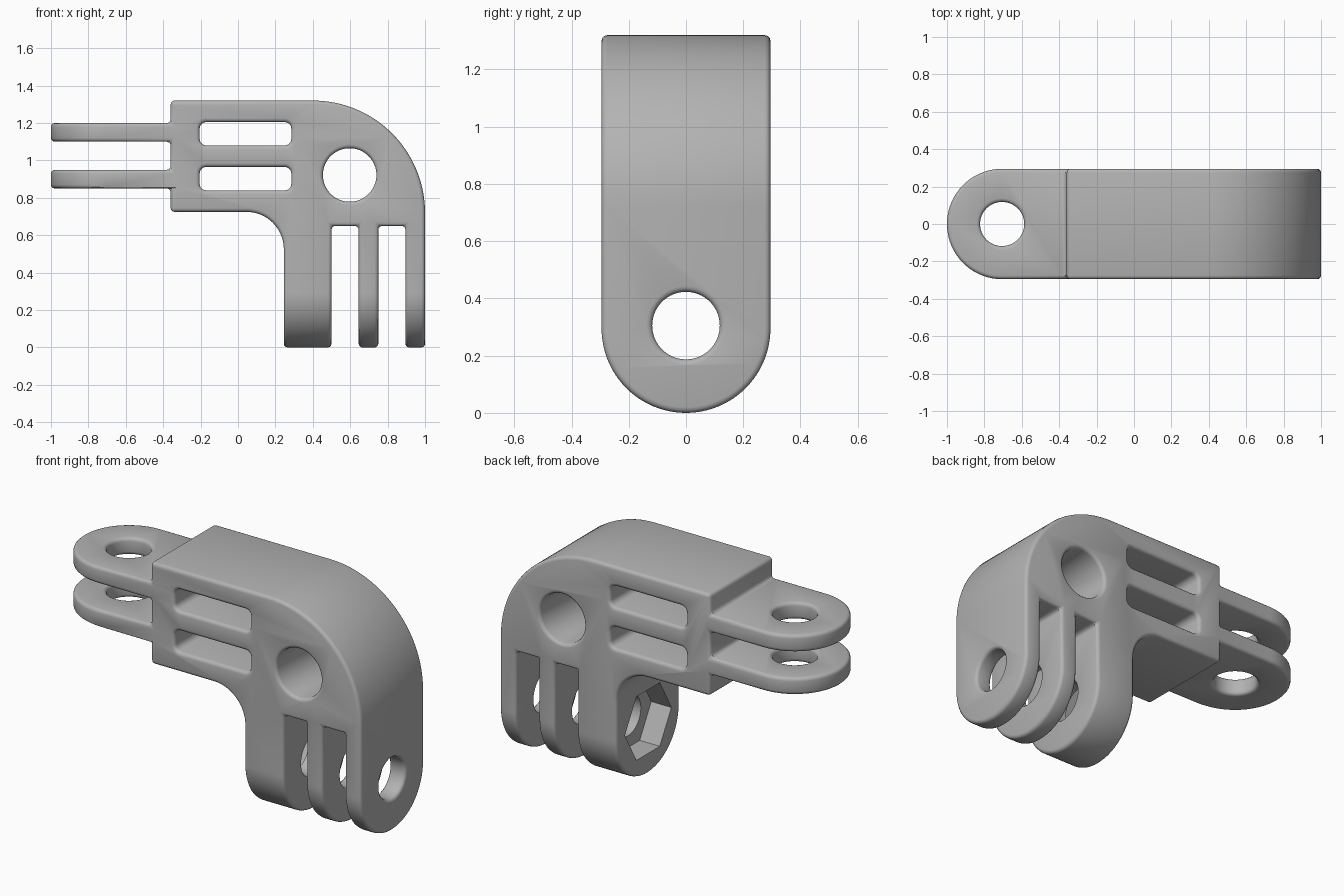
import bpy, bmesh
from math import cos, sin, pi, radians
from mathutils import Vector

if "Cube" in bpy.data.objects:
    bpy.data.objects.remove(bpy.data.objects["Cube"], do_unlink=True)

HALF = 0.295      # half depth of the whole part
TAB_X = -0.705    # centre of the tab holes
PRONG_Z = 0.295   # centre of the rounded prong ends
PIN_Z = 0.305     # centre of the prong holes
PIN_R = 0.118


def arc(cx, cy, r, start, end, steps=24):
    angles = [radians(start + (end - start) * i / steps) for i in range(steps + 1)]
    return [(cx + r * cos(a), cy + r * sin(a)) for a in angles]


def circle(cx, cy, r, steps=64):
    return arc(cx, cy, r, 0, 360, steps)[:-1]


def rounded_slot(x0, x1, z0, z1, r=0.035):
    corners = [(x1 - r, z1 - r, 0), (x0 + r, z1 - r, 90),
               (x0 + r, z0 + r, 180), (x1 - r, z0 + r, 270)]
    return [p for cx, cz, a in corners for p in arc(cx, cz, r, a, a + 90, 5)]


def prism(name, outline, axis, low, high):
    """Extrude a 2D outline along the named axis."""
    place = {"x": lambda u, v, w: (w, u, v),
             "y": lambda u, v, w: (u, w, v),
             "z": lambda u, v, w: (u, v, w)}[axis]
    bm = bmesh.new()
    face = bm.faces.new([bm.verts.new(place(u, v, low)) for u, v in outline])
    grown = bmesh.ops.extrude_face_region(bm, geom=[face], use_keep_orig=True)
    tops = [g for g in grown["geom"] if isinstance(g, bmesh.types.BMVert)]
    bmesh.ops.translate(bm, verts=tops, vec=Vector(place(0, 0, high - low)))
    bmesh.ops.recalc_face_normals(bm, faces=bm.faces)
    mesh = bpy.data.meshes.new(name)
    bm.to_mesh(mesh)
    bm.free()
    obj = bpy.data.objects.new(name, mesh)
    bpy.context.collection.objects.link(obj)
    return obj


def apply(obj, modifier):
    bpy.context.view_layer.objects.active = obj
    bpy.ops.object.modifier_apply(modifier=modifier.name)


def combine(obj, cutter, operation="DIFFERENCE"):
    cutter.hide_render = True
    mod = obj.modifiers.new("cut", "BOOLEAN")
    mod.operation, mod.solver, mod.object = operation, "EXACT", cutter
    apply(obj, mod)
    bpy.data.objects.remove(cutter, do_unlink=True)


# Side outline: elbow body, two tabs on one end and three prongs below
outline = [(-0.36, 0.725)] + arc(0.045, 0.525, 0.2, 90, 0, 16) + [(0.245, -0.1)]
for left, right in [(0.5, 0.645), (0.75, 0.895)]:
    outline += [(left, -0.1), (left, 0.65), (right, 0.65), (right, -0.1)]
outline += [(1.0, -0.1)] + arc(0.4, 0.72, 0.6, 0, 90, 32) + [(-0.36, 1.32)]
for top, bottom in [(1.2, 1.1), (0.95, 0.85)]:
    outline += [(-0.36, top), (-1.1, top), (-1.1, bottom), (-0.36, bottom)]
bracket = prism("elbow_bracket", outline, "y", -0.5, 0.5)

# Rounded ends of the tabs and of the prongs
tab_shape = arc(TAB_X, 0, HALF, 90, 270, 48) + [(1.5, -HALF), (1.5, HALF)]
combine(bracket, prism("tab_ends", tab_shape, "z", -0.5, 2), "INTERSECT")
prong_shape = arc(0, PRONG_Z, HALF, 180, 360, 48) + [(HALF, 2), (-HALF, 2)]
combine(bracket, prism("prong_ends", prong_shape, "x", -2, 2), "INTERSECT")

# Windows and holes through the body, tabs and prongs
for low in (0.84, 1.08):
    combine(bracket, prism("window", rounded_slot(-0.205, 0.285, low, low + 0.125), "y", -1, 1))
combine(bracket, prism("body_hole", circle(0.597, 0.922, 0.143), "y", -1, 1))
combine(bracket, prism("tab_hole", circle(TAB_X, 0, PIN_R), "z", 0.5, 1.5))
combine(bracket, prism("prong_hole", circle(0, PIN_Z, PIN_R), "x", 0.1, 1.2))

# Merge leftover flat splits, then round all edges
bm = bmesh.new()
bm.from_mesh(bracket.data)
bmesh.ops.remove_doubles(bm, verts=bm.verts, dist=0.0002)
bmesh.ops.dissolve_limit(bm, angle_limit=radians(0.5), verts=bm.verts, edges=bm.edges)
bm.to_mesh(bracket.data)
bm.free()
bevel = bracket.modifiers.new("rounded_edges", "BEVEL")
bevel.width, bevel.segments = 0.02, 3
bevel.limit_method, bevel.angle_limit = "ANGLE", radians(35)
bevel.use_clamp_overlap = False
apply(bracket, bevel)

# Hexagonal nut pocket in the outer face of the thick prong
combine(bracket, prism("nut_pocket", circle(0, PIN_Z, 0.215, 6), "x", 0.1, 0.375))

# Single grey material and smooth shading
grey = bpy.data.materials.new("grey_plastic")
grey.use_nodes = True
colour = (0.45, 0.45, 0.45, 1)
grey.diffuse_color = colour
grey.node_tree.nodes["Principled BSDF"].inputs["Base Color"].default_value = colour
bracket.data.materials.clear()
bracket.data.materials.append(grey)
bpy.ops.object.select_all(action="DESELECT")
bracket.select_set(True)
bpy.context.view_layer.objects.active = bracket
bpy.ops.object.shade_smooth_by_angle(angle=radians(32))
